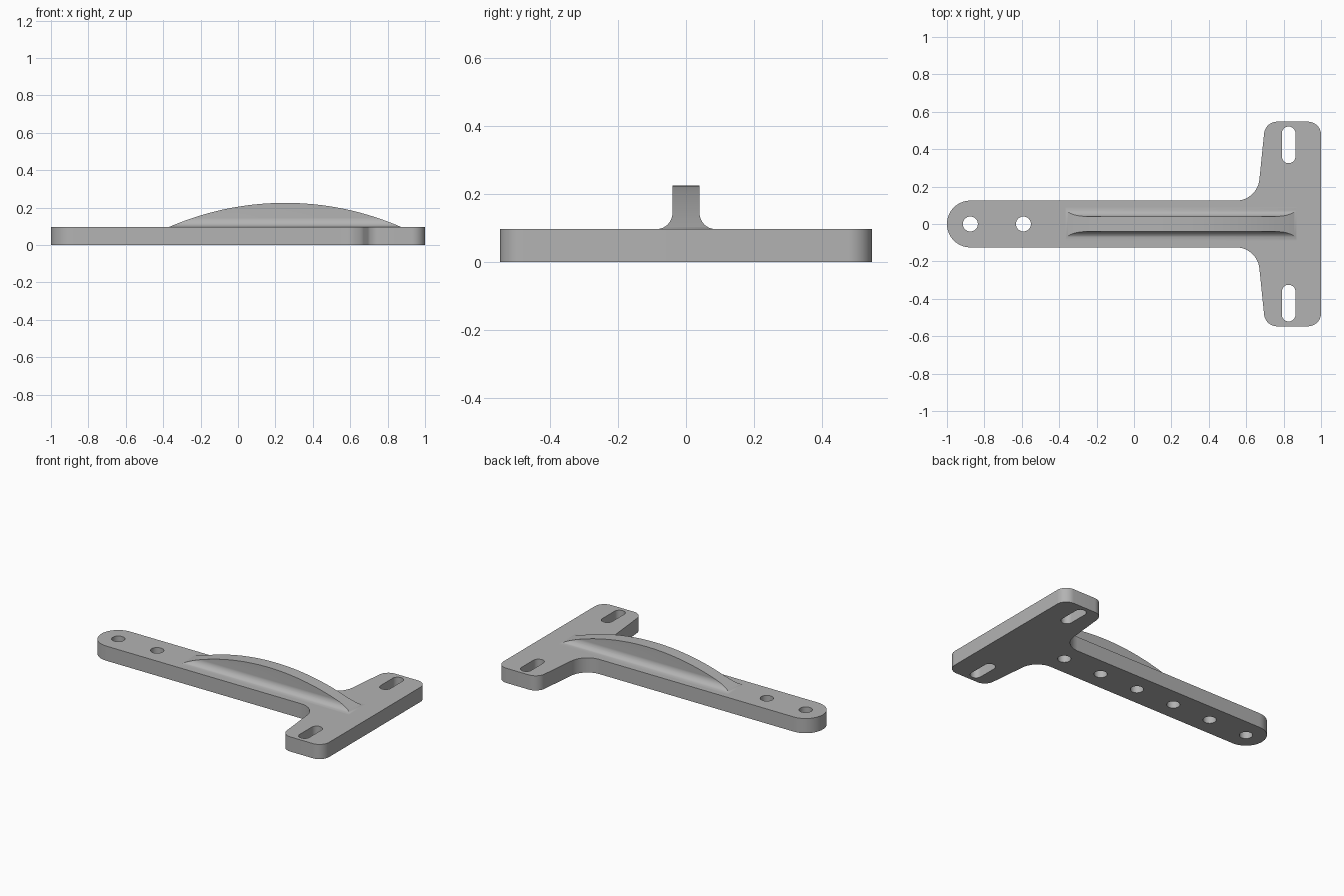
import bpy, bmesh, math
from mathutils import Vector

if "Cube" in bpy.data.objects:
    bpy.data.objects.remove(bpy.data.objects["Cube"])

THICK = 0.097
grey = bpy.data.materials.new("plain grey")
grey.use_nodes = True
COLOUR = (0.45, 0.45, 0.45, 1)
grey.diffuse_color = COLOUR
grey.node_tree.nodes["Principled BSDF"].inputs["Base Color"].default_value = COLOUR


def rounded(corners, steps=14):
    """Round each (x, y, radius) corner of a closed outline."""
    out = []
    for i, (x, y, r) in enumerate(corners):
        p = Vector((x, y))
        if r == 0:
            out.append(p)
            continue
        a = (Vector(corners[i - 1][:2]) - p).normalized()
        b = (Vector(corners[(i + 1) % len(corners)][:2]) - p).normalized()
        half = a.angle(b) / 2
        centre = p + (a + b).normalized() * r / math.sin(half)
        start = p + a * r / math.tan(half) - centre
        end = p + b * r / math.tan(half) - centre
        sweep = math.atan2(start.x * end.y - start.y * end.x, start.dot(end))
        for k in range(steps + 1):
            t = sweep * k / steps
            c, s = math.cos(t), math.sin(t)
            out.append(centre + Vector((start.x * c - start.y * s, start.x * s + start.y * c)))
    return out


def prism(name, outline, lo, hi, place):
    """Extrude a 2D outline from lo to hi; place maps (u, v, depth) to xyz."""
    bm = bmesh.new()
    face = bm.faces.new([bm.verts.new(place(u, v, lo)) for u, v in outline])
    bmesh.ops.remove_doubles(bm, verts=bm.verts, dist=1e-5)
    top = bmesh.ops.extrude_face_region(bm, geom=list(bm.faces), use_keep_orig=True)
    shift = Vector(place(0, 0, hi)) - Vector(place(0, 0, lo))
    bmesh.ops.translate(bm, vec=shift, verts=[v for v in top["geom"] if isinstance(v, bmesh.types.BMVert)])
    bmesh.ops.recalc_face_normals(bm, faces=bm.faces)
    mesh = bpy.data.meshes.new(name)
    bm.to_mesh(mesh)
    bm.free()
    mesh.materials.append(grey)
    obj = bpy.data.objects.new(name, mesh)
    bpy.context.collection.objects.link(obj)
    return obj


def boolean(target, cutter, operation):
    mod = target.modifiers.new(operation.lower(), "BOOLEAN")
    mod.operation, mod.object, mod.solver = operation, cutter, "EXACT"
    bpy.context.view_layer.objects.active = target
    bpy.ops.object.modifier_apply(modifier=mod.name)
    bpy.data.objects.remove(cutter)


def smooth(obj):
    bpy.ops.object.select_all(action="DESELECT")
    obj.select_set(True)
    bpy.context.view_layer.objects.active = obj
    bpy.ops.object.shade_smooth_by_angle(angle=math.radians(30))


def flat(u, v, d):
    return (u, v, d)


# T-shaped plate with a rounded tail, filleted neck and tapered crossbar
ARM, BAR = 0.125, 0.547
upper = [(1, BAR, 0.07), (0.702, BAR, 0.07), (0.659, ARM, 0.125), (-1, ARM, ARM - 0.0005)]
lower = [(x, -y, r) for x, y, r in reversed(upper)]
plate = prism("mounting_plate", rounded(upper + lower), 0, THICK, flat)

# Row of round holes along the arm
for i in range(6):
    x = -0.875 + 0.284 * i
    ring = [(x + 0.04 * math.cos(math.tau * k / 40), 0.04 * math.sin(math.tau * k / 40)) for k in range(40)]
    boolean(plate, prism("hole_cutter", ring, -0.1, 0.3, flat), "DIFFERENCE")

# Slots in the crossbar
for side in (1, -1):
    mid, w, h = 0.423 * side, 0.036, 0.098
    box = [(0.827 + sx * w, mid + sy * h, w - 0.0005) for sx, sy in ((1, 1), (-1, 1), (-1, -1), (1, -1))]
    boolean(plate, prism("slot_cutter", rounded(box), -0.1, 0.3, flat), "DIFFERENCE")
smooth(plate)

# Stiffening rib: flared section trimmed by a shallow arc
FLARE, WALL, RISE, HALF, MID = 0.047, 0.04, 0.128, 0.618, 0.252
right_side = [(WALL + FLARE - FLARE * math.sin(t), THICK + FLARE - FLARE * math.cos(t))
              for t in [math.pi / 2 * k / 12 for k in range(13)]] + [(WALL, 0.3)]
section = right_side + [(-y, z) for y, z in reversed(right_side)]
rib = prism("stiffening_rib", section, MID - 0.8, MID + 0.8, lambda u, v, d: (d, u, v))

radius = (HALF ** 2 + RISE ** 2) / (2 * RISE)
reach = math.asin(HALF / radius) * 1.1
arc = [(MID + radius * math.sin(reach * k / 32), THICK + RISE - radius + radius * math.cos(reach * k / 32))
       for k in range(-32, 33)]
arc += [(MID + HALF * 1.1, 0), (MID - HALF * 1.1, 0)]
boolean(rib, prism("arc_trimmer", arc, -0.3, 0.3, lambda u, v, d: (u, d, v)), "INTERSECT")
smooth(rib)
